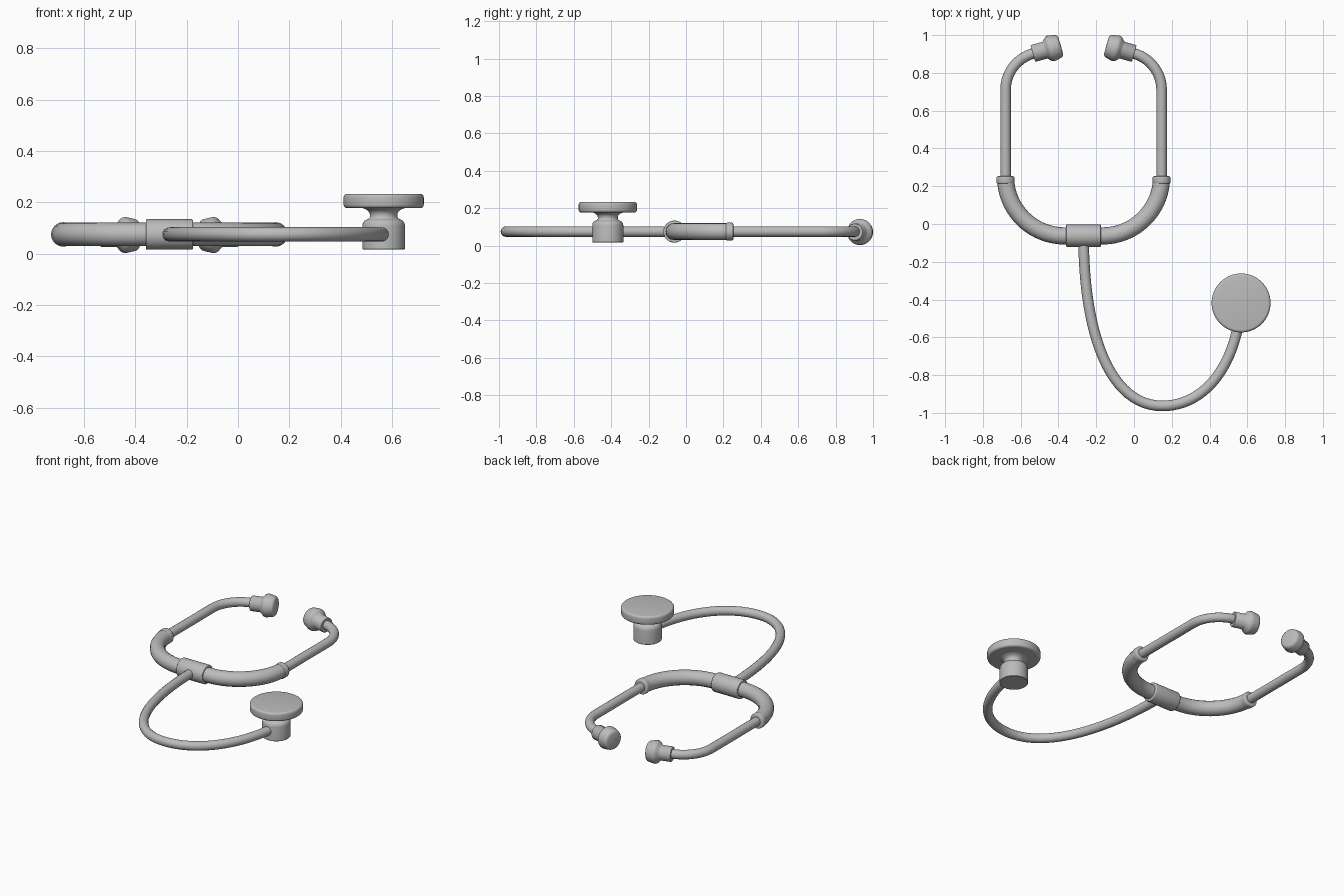
import bpy, bmesh, math
from mathutils import Matrix, Vector

cube = bpy.data.objects.get("Cube")
if cube:
    bpy.data.objects.remove(cube, do_unlink=True)

grey = bpy.data.materials.new("plain grey")
grey.use_nodes = True
grey.diffuse_color = (0.5, 0.5, 0.5, 1)
grey.node_tree.nodes["Principled BSDF"].inputs["Base Color"].default_value = (0.5, 0.5, 0.5, 1)

Z = 0.075      # height of the tube centre lines
MID = -0.267   # centre line of the headset
THIN = 0.028


def finish(obj):
    """Activate, assign the material and smooth everything but sharp edges."""
    bpy.ops.object.select_all(action="DESELECT")
    obj.select_set(True)
    bpy.context.view_layer.objects.active = obj
    if obj.type == "CURVE":
        bpy.ops.object.convert(target="MESH")
        obj = bpy.context.object
    obj.data.materials.clear()
    obj.data.materials.append(grey)
    bpy.ops.object.shade_smooth_by_angle(angle=math.radians(40))


def tube(name, knots, radius):
    """Round tube along Bezier knots given as (handle in, point, handle out)."""
    data = bpy.data.curves.new(name, "CURVE")
    data.dimensions = "3D"
    data.bevel_depth = radius
    data.bevel_resolution = 6
    data.resolution_u = 24
    data.use_fill_caps = True
    spline = data.splines.new("BEZIER")
    spline.bezier_points.add(len(knots) - 1)
    for bp, (h_in, co, h_out) in zip(spline.bezier_points, knots):
        bp.handle_left_type = bp.handle_right_type = "FREE"
        bp.handle_left, bp.co, bp.handle_right = [(x, y, Z) for x, y in (h_in, co, h_out)]
    obj = bpy.data.objects.new(name, data)
    bpy.context.collection.objects.link(obj)
    finish(obj)


def lathe(name, profile, origin, axis, steps=48):
    """Revolve (radius, distance) pairs around an axis through the origin."""
    bm = bmesh.new()
    verts = [bm.verts.new((r, 0, d)) for r, d in profile]
    edges = [bm.edges.new(pair) for pair in zip(verts, verts[1:])]
    bmesh.ops.spin(bm, geom=verts + edges, cent=(0, 0, 0), axis=(0, 0, 1),
                   angle=math.tau, steps=steps)
    bmesh.ops.remove_doubles(bm, verts=bm.verts, dist=1e-5)
    bmesh.ops.recalc_face_normals(bm, faces=bm.faces)
    turn = Vector((0, 0, 1)).rotation_difference(Vector(axis)).to_matrix().to_4x4()
    bm.transform(Matrix.Translation(origin) @ turn)
    mesh = bpy.data.meshes.new(name)
    bm.to_mesh(mesh)
    bm.free()
    obj = bpy.data.objects.new(name, mesh)
    bpy.context.collection.objects.link(obj)
    finish(obj)


def rounded(r, a, b, bevel, n=4):
    """Profile of a cylinder from a to b with rounded rims."""
    arc = [(bevel * math.sin(i / n * math.pi / 2), bevel * (1 - math.cos(i / n * math.pi / 2)))
           for i in range(n + 1)]
    low = [(r - bevel + x, a + y) for x, y in arc]
    high = [(x, a + b - y) for x, y in reversed(low)]
    return [(0, a)] + low + high + [(0, b)]


# Headset: both sides
tilt = math.radians(16)
for side, label in ((1, "left"), (-1, "right")):
    def at(x, y):
        return (MID + side * x, y)

    # Metal ear tube: straight run, then a bend towards the middle
    bend, top = 0.2, 0.71
    sweep = math.pi / 2 - tilt
    k = 4 / 3 * math.tan(sweep / 4) * bend
    ex, ey = 0.413 - bend * (1 - math.cos(sweep)), top + bend * math.sin(sweep)
    dx, dy = -math.cos(tilt), math.sin(tilt)
    tube(label + "_ear_tube", [
        (at(0.413, 0.1), at(0.413, 0.2), at(0.413, 0.4)),
        (at(0.413, 0.5), at(0.413, top), at(0.413, top + k)),
        (at(ex - k * dx, ey - k * dy), at(ex, ey), at(ex, ey)),
    ], THIN)

    # Ear piece: sleeve and flared tip
    end = Vector((*at(ex, ey), 0.0725))
    lathe(label + "_ear_piece", [
        (0, 0), (0.043, 0), (0.046, 0.004), (0.046, 0.066), (0.051, 0.072),
        (0.064, 0.084), (0.068, 0.090), (0.070, 0.098), (0.069, 0.108), (0.063, 0.135),
        (0.060, 0.144), (0.054, 0.150), (0.046, 0.153), (0, 0.154),
    ], end, (side * dx, dy, 0))

    # Soft yoke arm
    r = 0.313
    h = r * 0.5523
    tube(label + "_yoke_arm", [
        (at(0.413, 0.25), at(0.413, 0.25), at(0.413, 0.25 - h)),
        (at(0.1 + h, -0.063), at(0.1, -0.063), at(0.05, -0.063)),
        (at(0.05, -0.063), at(0, -0.063), at(0, -0.063)),
    ], 0.0455)
    lathe(label + "_yoke_rim", rounded(0.0475, 0, 0.04, 0.008),
          (*at(0.413, 0.213), Z), (0, 1, 0))

# Joint sleeve around the yoke
lathe("yoke_sleeve", rounded(0.059, -0.092, 0.092, 0.005), (MID, -0.062, Z), (1, 0, 0))

# Long hose from the sleeve to the chest piece
chest = (0.567, -0.418)
tube("hose", [
    ((MID, 0), (MID, -0.06), (MID, -0.6)),
    ((-0.12, -0.963), (0.15, -0.963), (0.38, -0.963)),
    ((0.545, -0.74), chest, chest),
], THIN)

# Chest piece: stem with a narrow neck, and the disc
lathe("chest_stem", [
    (0, 0.017), (0.081, 0.017), (0.083, 0.019), (0.083, 0.108), (0.081, 0.119),
    (0.075, 0.128), (0.066, 0.133), (0.058, 0.136), (0.054, 0.142), (0.053, 0.150),
    (0.055, 0.159), (0.061, 0.167), (0.072, 0.174), (0.085, 0.178), (0, 0.182),
], (*chest, 0), (0, 0, 1), 64)
lathe("chest_disc", rounded(0.156, 0.177, 0.233, 0.014), (*chest, 0), (0, 0, 1), 64)
